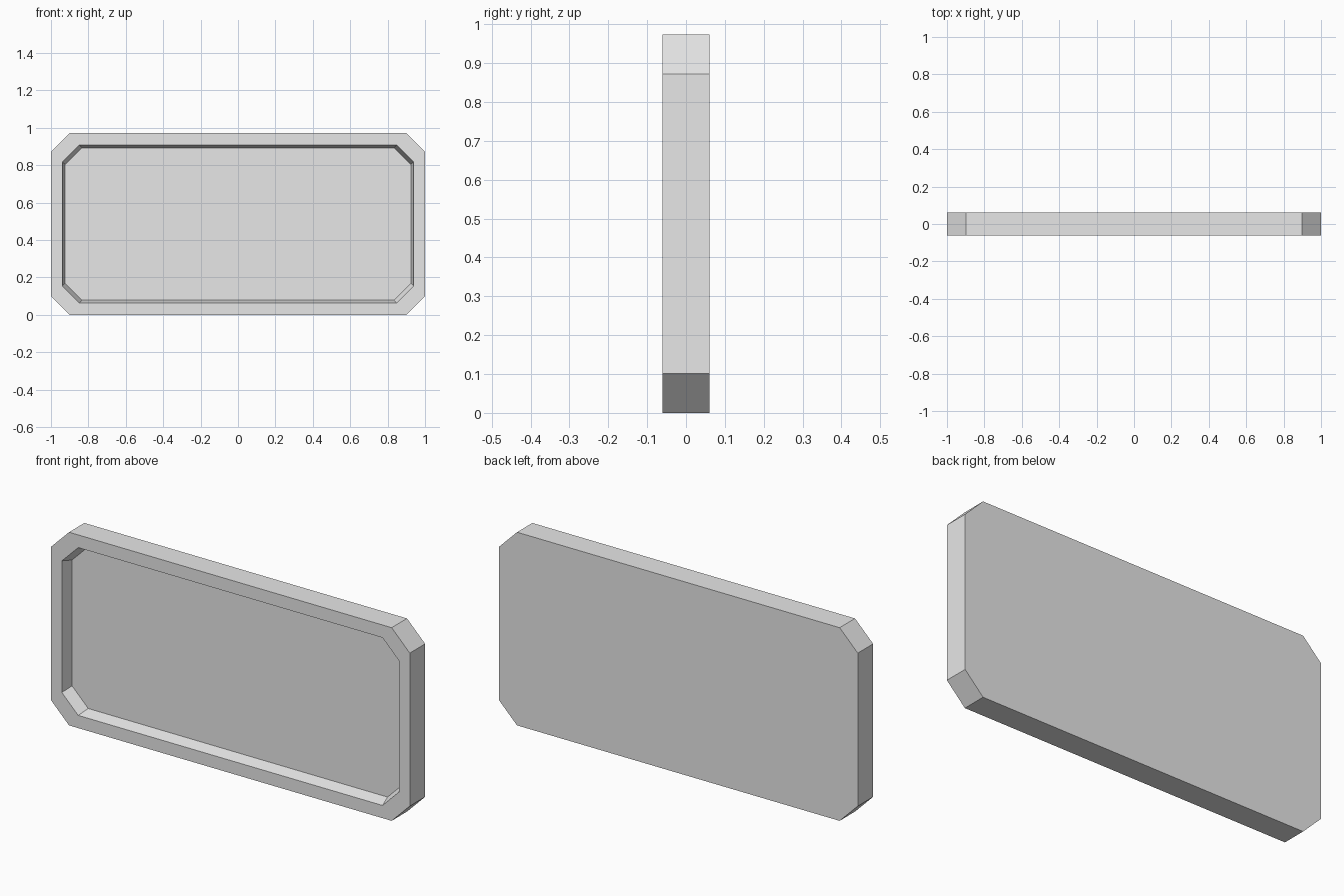
import bpy
import bmesh

cube = bpy.data.objects.get("Cube")
if cube:
    bpy.data.objects.remove(cube, do_unlink=True)

HEIGHT = 0.973
DEPTH = 0.122
RECESS = 0.06
FRONT = -DEPTH / 2


def octagon(bm, half_w, half_h, cut, y):
    """Rectangle ring with clipped corners, facing the front."""
    corners = [(half_w, half_h - cut), (half_w - cut, half_h)]
    quarter = corners + [(-x, z) for x, z in reversed(corners)]
    ring = quarter + [(-x, -z) for x, z in quarter]
    return [bm.verts.new((x, y, z + HEIGHT / 2)) for x, z in ring]


def bridge(bm, a, b):
    for i in range(len(a)):
        j = (i + 1) % len(a)
        bm.faces.new((a[i], a[j], b[j], b[i]))


# Tray: back plate, outer wall, front rim, sloped recess wall, recess floor
bm = bmesh.new()
rings = [
    octagon(bm, 1.0, HEIGHT / 2, 0.101, -FRONT),
    octagon(bm, 1.0, HEIGHT / 2, 0.101, FRONT),
    octagon(bm, 0.939, 0.4225, 0.091, FRONT),
    octagon(bm, 0.924, 0.407, 0.09, FRONT + RECESS),
]
for a, b in zip(rings, rings[1:]):
    bridge(bm, a, b)
bm.faces.new(rings[0])
bm.faces.new(rings[-1])
bmesh.ops.recalc_face_normals(bm, faces=bm.faces)

mesh = bpy.data.meshes.new("recessed_panel")
bm.to_mesh(mesh)
bm.free()
panel = bpy.data.objects.new("recessed_panel", mesh)
bpy.context.collection.objects.link(panel)

# Plain grey material
grey = bpy.data.materials.new("light_grey")
grey.use_nodes = True
color = (0.8, 0.8, 0.8, 1.0)
grey.diffuse_color = color
grey.node_tree.nodes["Principled BSDF"].inputs["Base Color"].default_value = color
mesh.materials.append(grey)
